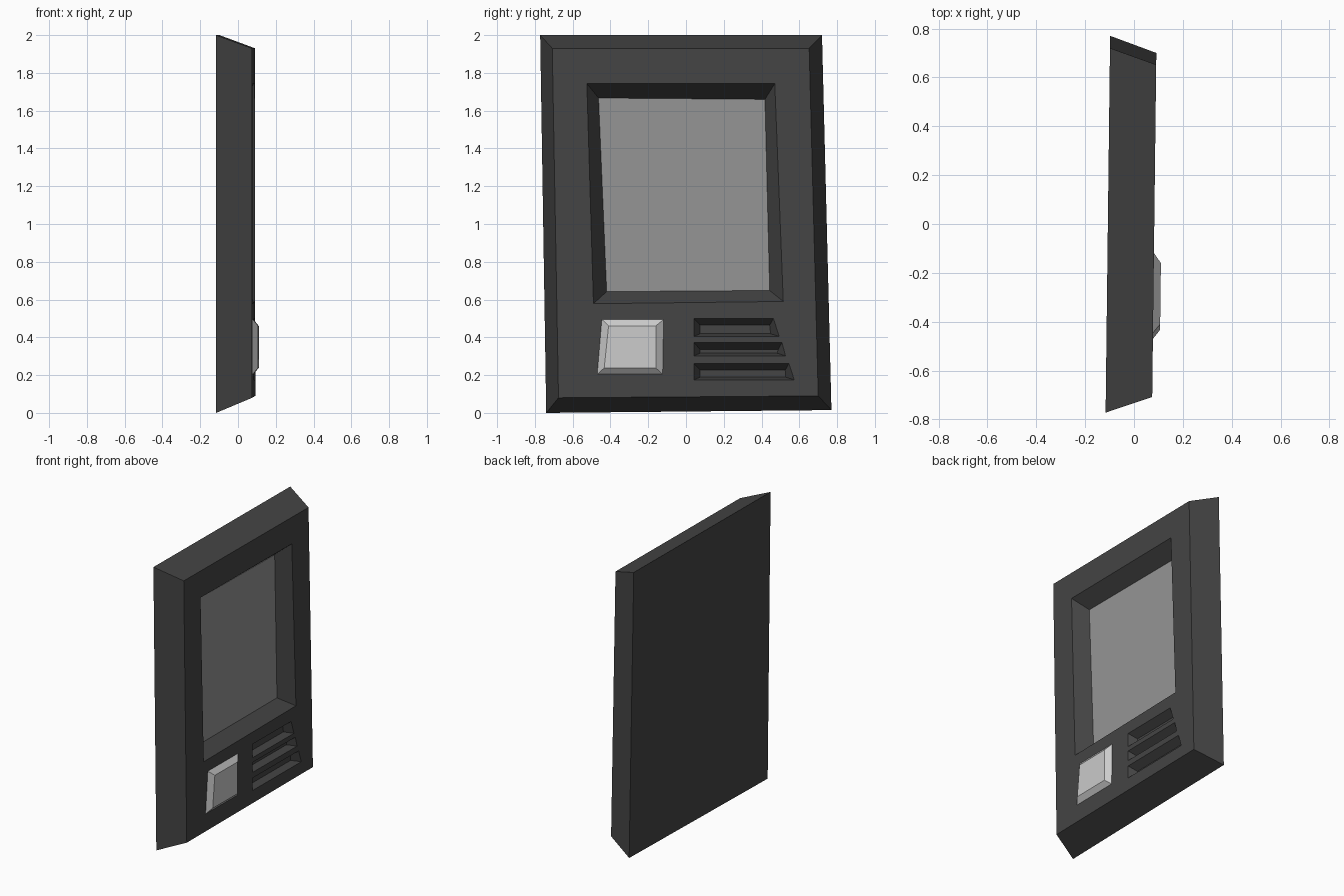
import bpy
import bmesh

cube = bpy.data.objects.get("Cube")
if cube:
    bpy.data.objects.remove(cube, do_unlink=True)

FRONT, TILT = 0.083, 0.012  # face plane: x = FRONT + TILT * y


def material(name, grey):
    mat = bpy.data.materials.new(name)
    mat.use_nodes = True
    colour = (grey, grey, grey, 1)
    mat.diffuse_color = colour
    bsdf = mat.node_tree.nodes["Principled BSDF"]
    bsdf.inputs["Base Color"].default_value = colour
    bsdf.inputs["Roughness"].default_value = 0.8
    return mat


def ring(bm, corners, height):
    """Four (y, z) corners placed at a height above the face plane."""
    return [bm.verts.new((FRONT + height + TILT * y, y, z)) for y, z in corners]


def walls(bm, a, b):
    for i in range(4):
        j = (i + 1) % 4
        bm.faces.new((a[i], a[j], b[j], b[i]))


def finish(bm, name, mat):
    bmesh.ops.recalc_face_normals(bm, faces=bm.faces[:])
    mesh = bpy.data.meshes.new(name)
    bm.to_mesh(mesh)
    bm.free()
    mesh.materials.append(mat)
    obj = bpy.data.objects.new(name, mesh)
    bpy.context.collection.objects.link(obj)
    return obj


def frustum(name, mat, base, base_height, top, top_height):
    bm = bmesh.new()
    a, b = ring(bm, base, base_height), ring(bm, top, top_height)
    walls(bm, a, b)
    bm.faces.new(a)
    bm.faces.new(b)
    return finish(bm, name, mat)


charcoal = material("charcoal casing", 0.058)
screen_grey = material("screen grey", 0.30)
light_grey = material("button light grey", 0.60)

# Corners run bottom left, bottom right, top right, top left
back = [(-0.74, 0.0), (0.77, 0.015), (0.72, 2.0), (-0.772, 2.0)]
face = [(-0.675, 0.08), (0.70, 0.09), (0.652, 1.93), (-0.708, 1.93)]
screen_rim = [(-0.49, 0.578), (0.515, 0.59), (0.47, 1.743), (-0.525, 1.743)]
screen_floor = [(-0.42, 0.642), (0.443, 0.648), (0.418, 1.66), (-0.463, 1.667)]

# Recesses: rim, floor, depth
recesses = [(screen_rim, screen_floor, 0.10)]
for low, high, right_low, right_high in (
        (0.405, 0.50, 0.493, 0.463), (0.302, 0.372, 0.527, 0.508),
        (0.175, 0.262, 0.573, 0.545)):
    rim = [(0.042, low), (right_low, low), (right_high, high), (0.042, high)]
    floor = [(0.075, low + 0.014), (right_low - 0.045, low + 0.014),
             (right_high - 0.02, high - 0.036), (0.075, high - 0.036)]
    recesses.append((rim, floor, 0.05))

# Casing with bevelled sides and sunken screen bay and vents
bm = bmesh.new()
back_ring, face_ring = ring(bm, back, -0.19), ring(bm, face, 0)
walls(bm, back_ring, face_ring)
bm.faces.new(back_ring)
loops = [face_ring]
for rim, floor, depth in recesses:
    rim_ring, floor_ring = ring(bm, rim, 0), ring(bm, floor, -depth)
    walls(bm, rim_ring, floor_ring)
    bm.faces.new(floor_ring)
    loops.append(rim_ring)
edges = [bm.edges.get((loop[i], loop[(i + 1) % 4])) for loop in loops for i in range(4)]
bmesh.ops.triangle_fill(bm, edges=edges, use_beauty=True, use_dissolve=False)
finish(bm, "casing", charcoal)

# Screen plate on the bay floor
frustum("screen", screen_grey, screen_floor, -0.10, screen_floor, -0.096)

# Raised square button
button_base = [(-0.475, 0.20), (-0.118, 0.20), (-0.113, 0.50), (-0.45, 0.50)]
button_top = [(-0.433, 0.238), (-0.16, 0.238), (-0.16, 0.46), (-0.41, 0.46)]
frustum("button", light_grey, button_base, -0.004, button_top, 0.029)
